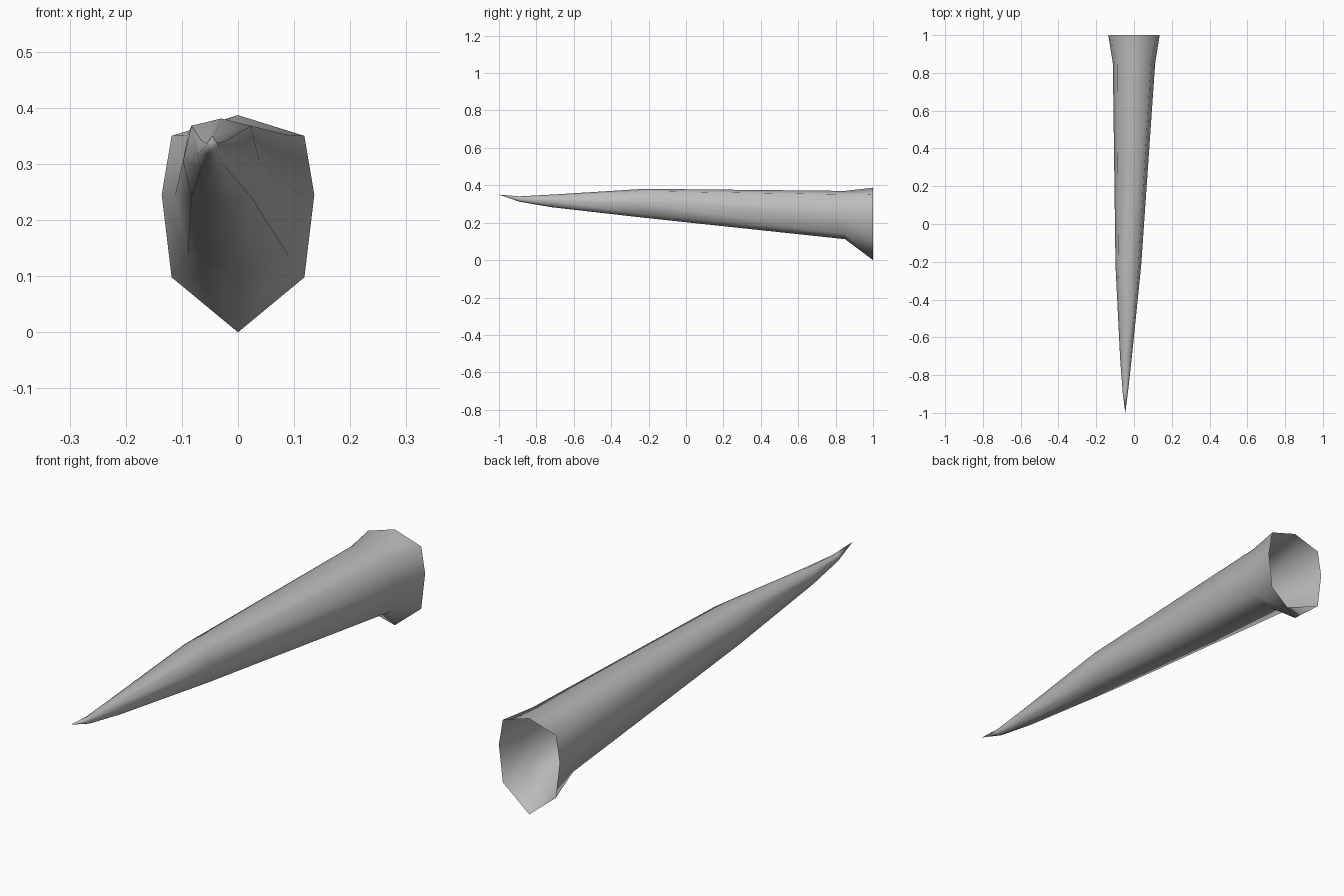
import bpy, bmesh

if "Cube" in bpy.data.objects:
    bpy.data.objects.remove(bpy.data.objects["Cube"])

grey = bpy.data.materials.new("stone grey")
grey.use_nodes = True
colour = (0.5, 0.5, 0.5, 1)
grey.diffuse_color = colour
grey.node_tree.nodes["Principled BSDF"].inputs["Base Color"].default_value = colour


def ring(bm, y, cx, half, low, mid, top, dx, dlow, dup):
    """Eight-sided cross-section: widest at mid, diagonals scaled by dx, dlow, dup."""
    shape = [(0, low), (dx * half, mid + (low - mid) * dlow), (half, mid),
             (dx * half, mid + (top - mid) * dup), (0, top),
             (-dx * half, mid + (top - mid) * dup), (-half, mid),
             (-dx * half, mid + (low - mid) * dlow)]
    return [bm.verts.new((cx + x, y, z)) for x, z in shape]


# Sections from the flared open mouth towards the point
sections = [
    (1.0, 0, 0.136, 0, 0.245, 0.387, 0.87, 0.6, 0.74),
    (0.85, 0, 0.112, 0.112, 0.245, 0.37, 0.8, 0.81, 0.85),
    (-0.22, -0.03, 0.068, 0.226, 0.305, 0.381, 0.78, 0.8, 0.83),
    (-0.72, -0.043, 0.03, 0.283, 0.318, 0.35, 0.75, 0.75, 0.75),
    (-0.89, -0.046, 0.014, 0.312, 0.327, 0.341, 0.72, 0.72, 0.72),
]
bm = bmesh.new()
rings = [ring(bm, *s) for s in sections]
for a, b in zip(rings, rings[1:]):
    for i in range(8):
        j = (i + 1) % 8
        bm.faces.new((a[i], a[j], b[j], b[i]))

# Sharp point
tip = bm.verts.new((-0.046, -1, 0.35))
for i in range(8):
    bm.faces.new((rings[-1][i], rings[-1][(i + 1) % 8], tip))
bmesh.ops.recalc_face_normals(bm, faces=bm.faces)
for f in bm.faces:
    f.smooth = True

mesh = bpy.data.meshes.new("horn")
bm.to_mesh(mesh)
bm.free()
mesh.materials.append(grey)
horn = bpy.data.objects.new("horn", mesh)
bpy.context.collection.objects.link(horn)
